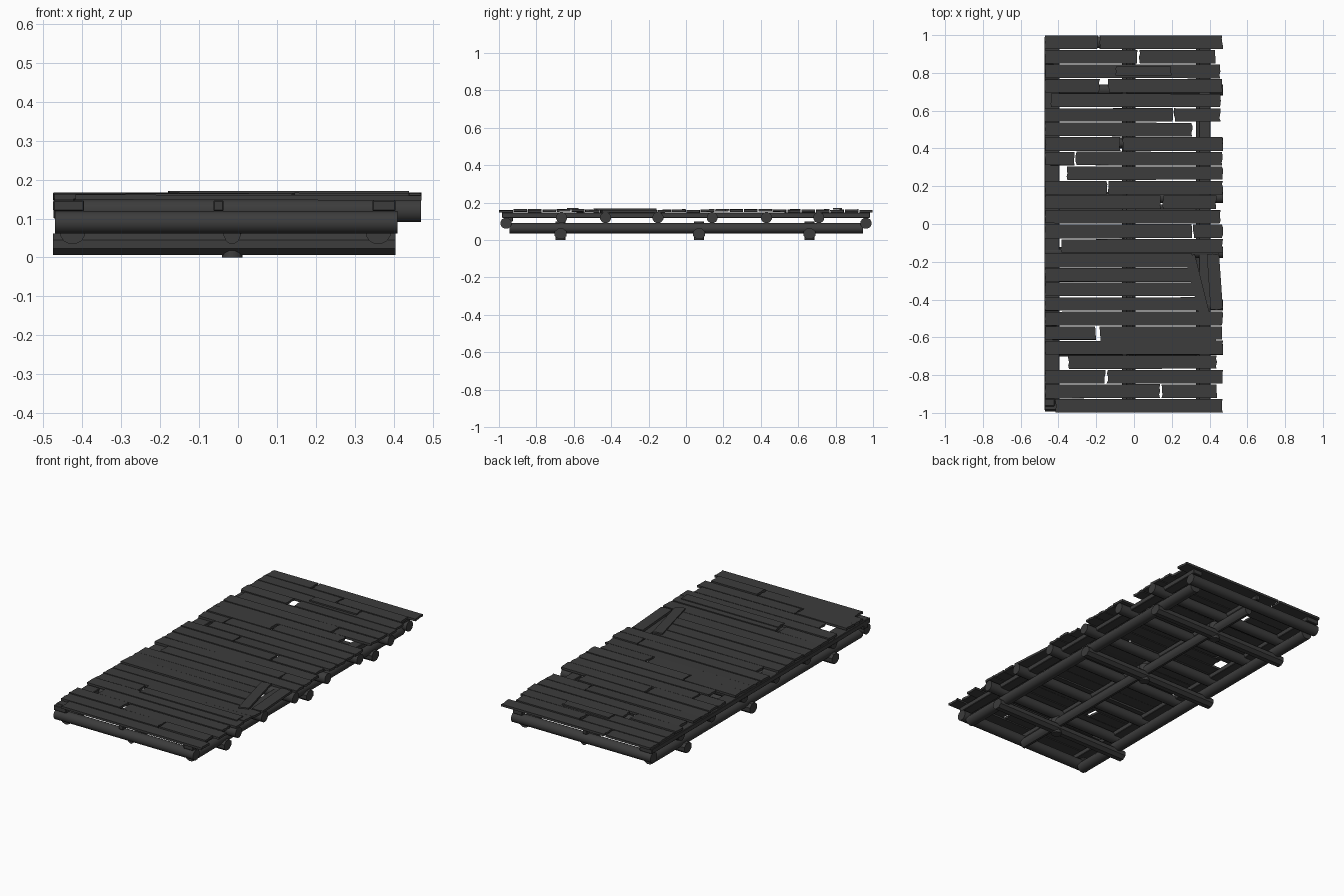
import bpy, bmesh, math, random
from mathutils import Vector, Matrix

random.seed(7)
cube = bpy.data.objects.get("Cube")
if cube:
    bpy.data.objects.remove(cube)

wood = bpy.data.materials.new("dark weathered wood")
wood.use_nodes = True
COLOUR = (0.045, 0.045, 0.045, 1)
wood.diffuse_color = COLOUR
bsdf = wood.node_tree.nodes["Principled BSDF"]
bsdf.inputs["Base Color"].default_value = COLOUR
bsdf.inputs["Roughness"].default_value = 0.9


def finish(bm, name, smooth=False):
    bmesh.ops.recalc_face_normals(bm, faces=bm.faces)
    mesh = bpy.data.meshes.new(name)
    bm.to_mesh(mesh)
    bm.free()
    mesh.materials.append(wood)
    obj = bpy.data.objects.new(name, mesh)
    bpy.context.collection.objects.link(obj)
    if smooth:
        bpy.ops.object.select_all(action='DESELECT')
        obj.select_set(True)
        bpy.context.view_layer.objects.active = obj
        bpy.ops.object.shade_smooth_by_angle(angle=math.radians(35))
    return obj


def log(name, start, end, width, height, sides=12):
    """Round timber between two points."""
    start, end = Vector(start), Vector(end)
    axis = end - start
    bm = bmesh.new()
    bmesh.ops.create_cone(bm, cap_ends=True, segments=sides, radius1=0.5,
                          radius2=0.5, depth=axis.length)
    bmesh.ops.rotate(bm, verts=bm.verts, matrix=Matrix.Rotation(math.pi / sides, 3, 'Z'))
    bmesh.ops.scale(bm, verts=bm.verts, vec=(width, height, 1))
    # Local Y stays as close to world up as possible
    z = axis.normalized()
    up = Vector((0, 0, 1)) if abs(z.z) < 0.9 else Vector((0, 1, 0))
    x = up.cross(z).normalized()
    rot = Matrix((x, z.cross(x), z)).transposed()
    bmesh.ops.rotate(bm, verts=bm.verts, matrix=rot)
    bmesh.ops.translate(bm, verts=bm.verts, vec=(start + end) / 2)
    return finish(bm, name, smooth=True)


def beam(name, x, y, z, sx, sy, sz):
    bm = bmesh.new()
    bmesh.ops.create_cube(bm, size=1)
    bmesh.ops.scale(bm, verts=bm.verts, vec=(sx, sy, sz))
    bmesh.ops.translate(bm, verts=bm.verts, vec=(x, y, z))
    bmesh.ops.bevel(bm, geom=bm.edges[:], offset=0.003, segments=1, affect='EDGES')
    return finish(bm, name)


def plank(name, length, width, thick, centre, turn=0, tilt=0, roll=0):
    """Flat board along x with splintered ends."""
    bm = bmesh.new()
    steps = 5
    outline = []
    for side in (1, -1):
        for i in range(steps):
            v = -side * (i / (steps - 1) - 0.5) * -1
            ragged = random.uniform(0, 0.008)
            outline.append((side * (length / 2 - ragged), v * width))
    verts = [bm.verts.new((px, py, -thick / 2)) for px, py in outline]
    face = bm.faces.new(verts)
    top = bmesh.ops.extrude_face_region(bm, geom=[face])["geom"]
    bmesh.ops.translate(bm, vec=(0, 0, thick),
                        verts=[g for g in top if isinstance(g, bmesh.types.BMVert)])
    rot = (Matrix.Rotation(turn, 4, 'Z') @ Matrix.Rotation(tilt, 4, 'Y')
           @ Matrix.Rotation(roll, 4, 'X'))
    bm.transform(Matrix.Translation(centre) @ rot)
    return finish(bm, name)


# Low cross bearers with a short post under the middle of each
for y in (-0.67, 0.07, 0.66):
    log("cross_bearer", (-0.475, y, 0.034), (0.405, y, 0.034), 0.07, 0.06, 8)
    log("centre_post", (-0.015, y, 0), (-0.015, y, 0.1), 0.055, 0.055)

# Long logs lying on the bearers
for x, w in ((-0.425, 0.065), (-0.015, 0.045), (0.36, 0.065)):
    log("long_log", (x, -0.945, 0.063), (x, 0.945, 0.063), w, 0.058)

# End logs
for s in (-1, 1):
    log("end_log", (-0.47, s * 0.962, 0.09), (0.41, s * 0.962, 0.09), 0.062, 0.06)

# Round joists below the deck
for y in (-0.665, -0.43, -0.15, 0.14, 0.43, 0.71):
    log("joist", (-0.47, y, 0.12), (0.47, y, 0.12), 0.06, 0.06)

# Runners carrying the boards
for x, w in ((-0.435, 0.08), (-0.05, 0.026), (0.375, 0.06)):
    beam("runner", x, 0, 0.133, w, 1.97, 0.028)

# Deck rows from back to front, each a list of board spans in x
L, R = -0.475, 0.472
rows = [
    [(L, -0.19), (-0.185, R)], [(L, 0.02), (0.025, 0.435)], [(L, 0.46)],
    [(L, -0.18), (-0.14, R)], [(-0.445, 0.46)], [(L, 0.21), (0.21, 0.46)],
    [(L, 0.31)], [(L, -0.07), (-0.065, R)], [(L, -0.31), (-0.31, R)],
    [(-0.36, R)], [(L, -0.14), (-0.14, R)], [(L, 0.145), (0.15, 0.44)],
    [(L, 0.46)], [(L, 0.31), (0.31, R)], [(-0.39, R)],
    [(L, 0.31)], [(L, 0.32)], [(L, 0.34)], [(L, 0.36)], [(L, R)],
    [(L, -0.2), (-0.185, R)], [(L, R)], [(-0.35, 0.44)],
    [(L, -0.15), (-0.145, R)], [(L, 0.14), (0.145, 0.44)], [(-0.42, R)],
]
PITCH = 0.077
for i, spans in enumerate(rows):
    y = PITCH * ((len(rows) - 1) / 2 - i)
    inner = 0 < i < len(rows) - 1
    for a, b in spans:
        length = b - a
        z = 0.154 + (random.uniform(0, 0.006) if inner else 0)
        plank("deck_board", length, random.uniform(0.070, 0.074), 0.013,
              ((a + b) / 2, y, z),
              turn=random.uniform(-0.003, 0.003) if inner else 0,
              tilt=random.uniform(-0.004, 0.004),
              roll=random.uniform(-0.03, 0.03) if inner else 0)

# Loose boards: two broken pieces askew at the side, patches on top
plank("loose_board", 0.30, 0.065, 0.013, (0.428, -0.305, 0.154), turn=math.radians(-86))
plank("loose_board", 0.34, 0.055, 0.012, (0.335, -0.325, 0.163), turn=math.radians(-76))
plank("patch_board", 0.62, 0.06, 0.008, (0.13, -0.605, 0.167))
plank("patch_board", 0.30, 0.05, 0.008, (0.05, 0.81, 0.167))
# Short end block at the front corner
beam("corner_block", -0.447, -0.945, 0.125, 0.055, 0.04, 0.05)
